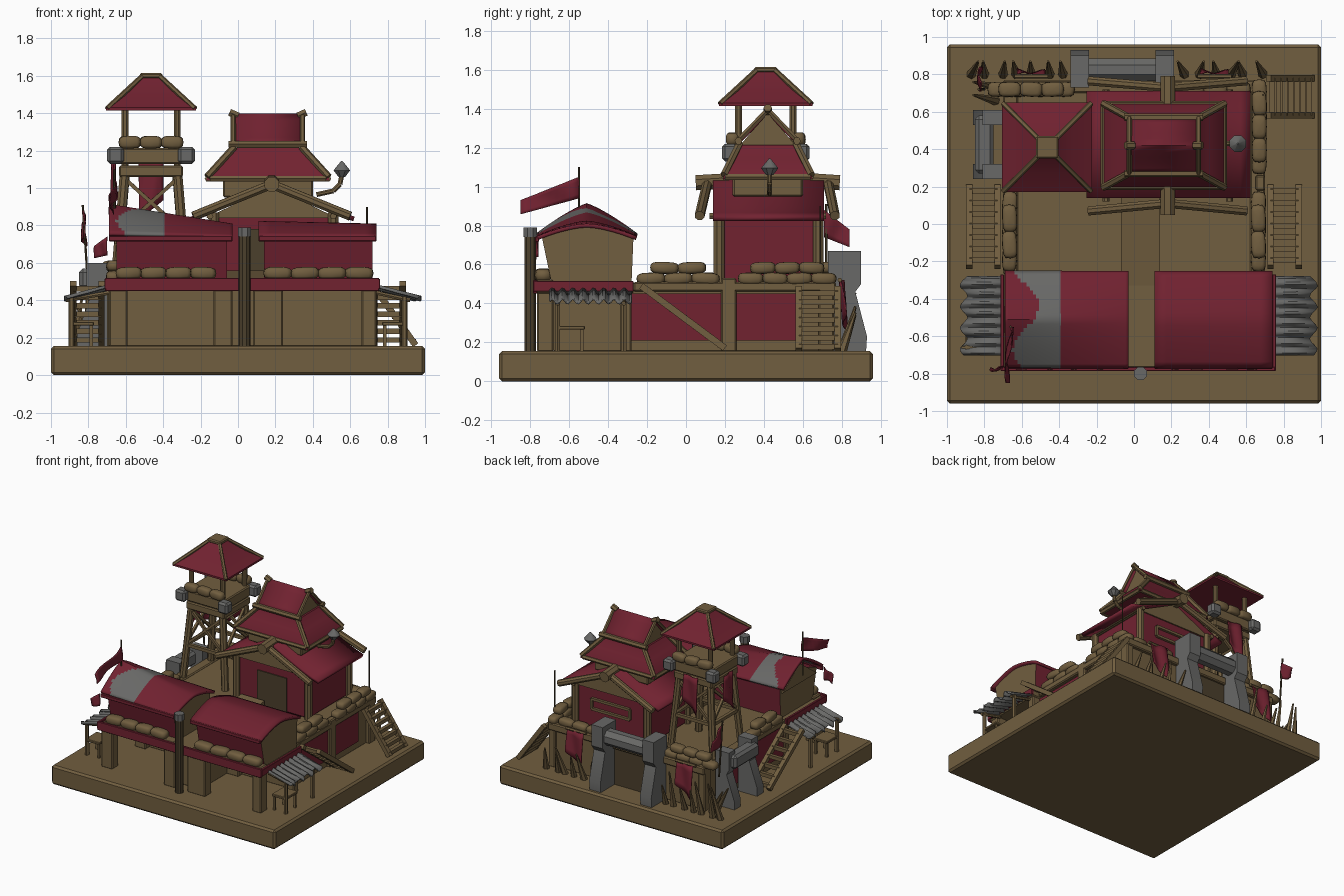
import bpy, bmesh, math, random
from mathutils import Vector, Matrix

if "Cube" in bpy.data.objects:
    bpy.data.objects.remove(bpy.data.objects["Cube"])
random.seed(4)

def material(name, c):
    m = bpy.data.materials.new(name)
    m.diffuse_color = (*c, 1)
    m.use_nodes = True
    m.node_tree.nodes["Principled BSDF"].inputs["Base Color"].default_value = m.diffuse_color
    return m
WOOD = material("wood_brown", (0.165, 0.112, 0.05))
RED = material("deep_red", (0.165, 0.016, 0.03))
GREY = material("worn_grey", (0.14, 0.14, 0.135))
DARK = material("dark_timber", (0.07, 0.05, 0.025))

def finish(name, bm, mats, rule=None, angle=35):
    bmesh.ops.recalc_face_normals(bm, faces=bm.faces)
    if rule:
        for f in bm.faces:
            f.material_index = rule(f)
    me = bpy.data.meshes.new(name)
    bm.to_mesh(me); bm.free()
    ob = bpy.data.objects.new(name, me)
    bpy.context.collection.objects.link(ob)
    for m in (mats if isinstance(mats, list) else [mats]):
        me.materials.append(m)
    me.shade_smooth()
    me.set_sharp_from_angle(angle=math.radians(angle))
    return ob

def box(name, x, y, z, mat, bev=0.008, rule=None):
    bm = bmesh.new()
    size = (x[1]-x[0], y[1]-y[0], z[1]-z[0])
    c = ((x[0]+x[1])/2, (y[0]+y[1])/2, (z[0]+z[1])/2)
    bmesh.ops.create_cube(bm, size=1, matrix=Matrix.Translation(c) @ Matrix.Diagonal((*size, 1)))
    if bev:
        bmesh.ops.bevel(bm, geom=bm.edges[:], offset=bev, segments=1, affect='EDGES')
    return finish(name, bm, mat, rule)

def beam(name, a, b, r, mat, r2=None, n=8):
    a, b = Vector(a), Vector(b)
    d = b - a
    q = d.to_track_quat('Z', 'Y').to_matrix().to_4x4()
    bm = bmesh.new()
    bmesh.ops.create_cone(bm, cap_ends=True, segments=n, radius1=r, radius2=r if r2 is None else r2, depth=d.length,
                          matrix=Matrix.Translation((a+b)/2) @ q @ Matrix.Rotation(math.pi/n, 4, 'Z'))
    return finish(name, bm, mat)

def prism(name, pts, axis, lo, hi, mat, rule=None):
    # profile in (y, z) pushed along x, or in (x, z) pushed along y
    bm = bmesh.new()
    put = (lambda p, t: (t, *p)) if axis == 'x' else (lambda p, t: (p[0], t, p[1]))
    A = [bm.verts.new(put(p, lo)) for p in pts]
    B = [bm.verts.new(put(p, hi)) for p in pts]
    n = len(pts)
    bm.faces.new(A); bm.faces.new(B)
    for i in range(n):
        bm.faces.new((A[i], A[(i+1) % n], B[(i+1) % n], B[i]))
    return finish(name, bm, mat, rule)

def sheet(name, fn, nu, nv, thick, mats, rule=None):
    bm = bmesh.new()
    V = [[bm.verts.new(fn(i/nu, j/nv)) for j in range(nv+1)] for i in range(nu+1)]
    for i in range(nu):
        for j in range(nv):
            bm.faces.new((V[i][j], V[i+1][j], V[i+1][j+1], V[i][j+1]))
    ob = finish(name, bm, mats, rule)
    mod = ob.modifiers.new("thickness", 'SOLIDIFY')
    mod.thickness, mod.offset = thick, 0
    return ob

def loft(name, cx, cy, rings, mat):
    # stacked rectangles (half x, half y, z)
    bm = bmesh.new()
    R = [[bm.verts.new((cx+sx*h, cy+sy*k, z)) for sx, sy in ((-1, -1), (1, -1), (1, 1), (-1, 1))] for h, k, z in rings]
    for p, q in zip(R, R[1:]):
        for i in range(4):
            bm.faces.new((p[i], p[(i+1) % 4], q[(i+1) % 4], q[i]))
    bm.faces.new(R[0]); bm.faces.new(R[-1])
    return finish(name, bm, mat)

def sandbags(name, a, b, count, layers=1, w=0.08, h=0.055):
    a, b = Vector(a), Vector(b)
    L = (b-a).length / count
    rot = math.atan2(b.y-a.y, b.x-a.x)
    bm = bmesh.new()
    sp = lambda v, e: math.copysign(abs(v)**e, v)
    for l in range(layers):
        for i in range(count - (l % 2)):
            p = a.lerp(b, (i + 0.5 + 0.5*(l % 2))/count) + Vector((0, 0, h*(l+0.5)))
            r = bmesh.ops.create_uvsphere(bm, u_segments=12, v_segments=8, radius=1)
            M = Matrix.Translation(p) @ Matrix.Rotation(rot+random.uniform(-.08, .08), 4, 'Z') \
                @ Matrix.Rotation(random.uniform(-.06, .06), 4, 'Y')
            for v in r['verts']:
                c = v.co
                v.co = M @ Vector((sp(c.x, .55)*L*.53, sp(c.y, .55)*w/2, sp(c.z, .7)*h*.56))
    finish(name, bm, WOOD, angle=80)

def flag(name, origin, along, drop, wave, n=8):
    o, a, d, w = map(Vector, (origin, along, drop, wave))
    sheet(name, lambda u, v: o + a*u + d*v*(1-.35*u) + w*math.sin(u*6+v*2), n, 5, 0.006, RED)

def stairs(name, top, bottom, side, steps=7):
    t, b, s = map(Vector, (top, bottom, side))
    for k in (0, 1):
        beam(name+"_stringer", t+s*k, b+s*k, 0.024, WOOD, n=4)
    for i in range(steps):
        p = t.lerp(b, (i+.6)/steps)
        beam(name+"_tread", p, p+s, 0.02, WOOD, n=4)

# ground slab and raised platform
box("ground_slab", (-1, 1), (-.96, .96), (0, .155), WOOD, .015)
box("platform", (-.67, .67), (-.29, .74), (.15, .5), WOOD)
for s in (-1, 1):
    box("red_side_plate", sorted((s*.67, s*.678)), (-.28, .57), (.21, .45), RED, 0)
    box("side_post", sorted((s*.65, s*.70)), (.18, .26), (.15, .53), WOOD)
    box("side_post_back", sorted((s*.64, s*.70)), (.68, .76), (.15, .52), WOOD)
    box("platform_rim", sorted((s*.62, s*.70)), (-.27, .74), (.46, .51), WOOD)
    sandbags("side_bags", (s*.665, -.25, .5), (s*.665, .17, .5), 3, 2)
    stairs("side_stairs", (s*.73, -.23, .49), (s*.73, .2, .17), (s*.15, 0, 0))
sandbags("side_bags_back", (.67, .27, .5), (.67, .77, .5), 4, 2)
stairs("back_stairs", (.72, .58, .48), (.95, .58, .16), (0, .2, 0))
box("back_rim", (-.70, .70), (.70, .77), (.45, .51), WOOD)
sandbags("back_bags", (-.78, .72, .5), (-.32, .72, .5), 4, 2)
sandbags("back_bags_right", (.25, .72, .5), (.62, .72, .5), 3)
prism("centre_ramp", [(-.33, .5), (.14, .5), (.14, .56)], 'x', -.07, .14, WOOD)

# front barracks: posts, band, upper storey, roofs
for x0, x1 in ((-.69, -.59), (-.13, -.03), (.08, .24), (.66, .74)):
    box("front_post", (x0, x1), (-.765, -.68), (.15, .46), WOOD)
    box("rear_post", (x0, x1), (-.34, -.28), (.15, .46), WOOD)
box("centre_wall", (-.06, .14), (-.68, -.29), (.15, .46), WOOD)
box("front_floor", (-.70, .75), (-.77, -.27), (.45, .5), WOOD)
box("red_band", (-.71, .755), (-.785, -.765), (.45, .52), RED, .003)
for s, x in ((-1, -.705), (1, .75)):
    box("red_band_end", (x-.01, x+.01), (-.785, -.27), (.46, .515), RED, .003)
ends = lambda f: 0 if abs(f.normal.x) > .5 else 1
for nm, x0, x1 in (("left", -.65, -.06), ("right", .14, .72)):
    prism(nm+"_upper_storey", [(-.69, .5), (-.28, .5), (-.27, .74), (-.42, .79), (-.60, .79), (-.74, .74)],
          'x', x0, x1, [WOOD, RED], ends)
    sandbags(nm+"_front_bags", (x0, -.735, .515), (x1-.06 if x0 < 0 else x1, -.735, .515), 4, 1, .085, .06)
    box(nm+"_sill", (x0-.02, x1+.02), (-.77, -.68), (.5, .52), WOOD)

def barrack_roof(x0, x1, lift):
    def f(u, v):
        x = x0+(x1-x0)*u
        t = 2*v-1
        k = 1-abs(t)**1.6
        return (x, -.51+.255*t, .735+.065*k+lift*(1-u)*(1-abs(t)*.85))
    return f
def patch(f):
    c = f.calc_center_median()
    return 1 if -.58+.07*math.sin(c.y*14+1.5) < c.x < -.385 else 0
sheet("left_roof", barrack_roof(-.69, -.03, .105), 40, 24, .02, [RED, GREY], patch)
sheet("right_roof", barrack_roof(.11, .74, .015), 10, 16, .02, RED)
for x, z in ((-.66, .86), ):
    prism("left_gable", [(-.73, .70), (-.29, .70), (-.51, z)], 'x', x, x+.02, WOOD)
for x0, x1 in ((-.69, -.03), (.11, .74)):
    box("eave_trim", (x0, x1), (-.775, -.755), (.715, .745), RED, .004)
beam("front_pole", (.035, -.80, .15), (.035, -.80, .75), .032, DARK, n=10)
beam("pole_cap", (.035, -.80, .74), (.035, -.80, .79), .038, GREY, n=8)

# corrugated side awnings with posts and tables
for s, x in ((-1, -.69), (1, .74)):
    sheet("awning", lambda u, v: (x+s*(.22+.02*math.sin(v*23))*u, -.70+.42*v, .47-.06*u+.012*math.sin(v*50)),
          2, 40, .008, GREY)
    for y in (-.66, -.32):
        beam("awning_post", (s*.89, y, .15), (s*.89, y, .42), .016, WOOD, n=6)
        beam("awning_arm", (x, y, .44), (s*.92, y, .40), .012, WOOD, n=6)
    box("table_top", sorted((s*.77, s*.90)), (-.67, -.52), (.265, .285), WOOD, .004)
    for tx in (.785, .885):
        for ty in (-.655, -.535):
            beam("table_leg", (s*tx, ty, .15), (s*tx, ty, .27), .012, WOOD, n=4)

# main house
HX, HY = .18, .42
box("house_walls", (-.13, .51), (.17, .68), (.5, .86), RED)
prism("house_gable", [(-.17, .84), (.53, .84), (HX, 1.01)], 'y', .16, .69, WOOD)
for x in (-.13, .51):
    for y in (.17, .68):
        beam("house_post", (x, y, .5), (x, y, .87), .03, WOOD, n=8)
box("house_doorway", (.06, .32), (.160, .168), (.5, .78), DARK, 0)
for z in (.68, .76):
    beam("back_frame_rail", (.02, .69, z), (.36, .69, z), .014, WOOD, n=4)
for x in (.02, .36):
    beam("back_frame_stile", (x, .69, .68), (x, .69, .76), .014, WOOD, n=4)
sheet("house_roof", lambda u, v: (-.25+.87*u, .14+.57*v, .835+.2*(1-abs(2*u-1))**1.15), 16, 2, .025, RED)
beam("ridge_front", (HX, .05, 1.02), (HX, .22, 1.03), .042, WOOD)
beam("ridge_back", (HX, .64, 1.03), (HX, .79, 1.02), .042, WOOD)
for s in (-1, 1):
    for y, ye in ((.11, .07), (.73, .765)):
        beam("gable_rafter", (HX, y, 1.02), (HX+s*.42, ye, .85), .026, WOOD)
        beam("wall_plate", (HX+s*.33, .12, .85), (HX+s*.33, .72, .85), .018, WOOD, n=6)
CX = .16
box("second_storey", (-.08, .40), (.24, .60), (.95, 1.06), WOOD)
loft("second_roof", CX, HY, [(.33, .23, 1.04), (.32, .22, 1.07), (.235, .175, 1.14), (.18, .145, 1.215)], RED)
for sx in (-1, 1):
    beam("second_eave_side", (CX+sx*.32, HY-.22, 1.05), (CX+sx*.32, HY+.22, 1.05), .018, WOOD, n=6)
    for sy in (-1, 1):
        beam("hip_rib", (CX+sx*.325, HY+sy*.225, 1.06), (CX+sx*.18, HY+sy*.145, 1.22), .019, WOOD, n=6)
for sy in (-1, 1):
    beam("second_eave", (CX-.31, HY+sy*.22, 1.05), (CX+.31, HY+sy*.22, 1.05), .018, WOOD, n=6)
    beam("top_eave", (CX-.21, HY+sy*.15, 1.235), (CX+.21, HY+sy*.15, 1.235), .02, WOOD, n=6)
prism("top_gable", [(HY-.14, 1.215), (HY+.14, 1.215), (HY, 1.38)], 'x', CX-.165, CX+.165, WOOD)
sheet("top_roof", lambda u, v: (CX-.185+.37*u, HY-.145+.29*v, 1.235+.155*(1-abs(2*v-1))**1.1), 2, 10, .018, RED)
for s in (-1, 1):
    beam("ridge_tip", (CX+s*.16, HY, 1.385), (CX+s*.205, HY, 1.405), .022, WOOD, n=6)
    for sy in (-1, 1):
        beam("top_barge", (CX+s*.185, HY, 1.395), (CX+s*.185, HY+sy*.155, 1.235), .014, WOOD, n=6)
# bent chimney pipe
P = [(.42, .43, .965), (.51, .43, .985), (.545, .43, 1.02), (.555, .43, 1.07)]
for a, b in zip(P, P[1:]):
    beam("chimney_pipe", a, b, .014, WOOD)
beam("chimney_bowl", (.555, .43, 1.06), (.555, .43, 1.095), .02, GREY, .048)
beam("chimney_cone", (.555, .43, 1.095), (.555, .43, 1.145), .048, GREY, .004)

# watch tower
TX, TY = -.465, .41
for sx in (-1, 1):
    for sy in (-1, 1):
        beam("tower_leg", (TX+sx*.19, TY+sy*.18, .48), (TX+sx*.14, TY+sy*.14, 1.08), .028, WOOD)
        beam("tower_post", (TX+sx*.14, TY+sy*.14, 1.12), (TX+sx*.14, TY+sy*.14, 1.44), .02, WOOD)
        box("tower_corner_block", (TX+sx*.19-.045, TX+sx*.19+.045), (TY+sy*.185-.04, TY+sy*.185+.04), (1.13, 1.22), GREY, .015)
        beam("tower_roof_rib", (TX+sx*.235, TY+sy*.235, 1.425), (TX+sx*.05, TY+sy*.05, 1.595), .014, WOOD, n=6)
        beam("brace", (TX-sx*.16, TY+sy*.165, .78), (TX+sx*.14, TY+sy*.15, 1.05), .014, WOOD, n=4)
        beam("brace", (TX+sy*.17, TY-sx*.16, .78), (TX+sy*.145, TY+sx*.14, 1.05), .014, WOOD, n=4)
    sandbags("tower_bags", (TX-.17, TY+sx*.17, 1.215), (TX+.17, TY+sx*.17, 1.215), 3, 1, .07, .06)
    beam("tower_ring", (TX-.17, TY+sx*.165, .77), (TX+.17, TY+sx*.165, .77), .018, WOOD, n=4)
    beam("tower_ring", (TX+sx*.17, TY-.165, .77), (TX+sx*.17, TY+.165, .77), .018, WOOD, n=4)
box("tower_deck", (TX-.17, TX+.17), (TY-.17, TY+.17), (1.06, 1.12), WOOD)
box("tower_parapet", (TX-.18, TX+.18), (TY-.18, TY+.18), (1.13, 1.215), WOOD)
loft("tower_roof", TX, TY, [(.24, .24, 1.415), (.24, .24, 1.43), (.14, .14, 1.50), (.05, .05, 1.595)], RED)
box("tower_cap", (TX-.06, TX+.06), (TY-.06, TY+.06), (1.585, 1.615), WOOD)

# grey gates at the back and on the left
for x in (-.29, .165):
    prism("gate_pillar", [(.74, .15), (.925, .15), (.93, .23), (.87, .46), (.90, .50), (.90, .67), (.73, .67), (.73, .47)],
          'x', x-.05, x+.05, GREY)
beam("gate_beam", (-.27, .825, .57), (.15, .825, .57), .065, GREY, n=8)
box("gate_door", (-.24, .115), (.74, .748), (.155, .48), DARK, 0)
for y in (.28, .57):
    prism("left_gate_pillar", [(-.69, .15), (-.86, .15), (-.86, .22), (-.79, .42), (-.81, .46), (-.81, .60), (-.69, .60)],
          'y', y-.04, y+.04, GREY)
box("left_gate_beam", (-.85, -.75), (.27, .58), (.46, .57), GREY, .02)

# leaning stakes
for x in (-.87, -.80, -.70, -.63, -.55, -.45, -.38, .27, .35, .44, .52, .58, .69):
    beam("stake", (x, .80, .15), (x+random.uniform(-.04, .04), .87, .33+random.uniform(0, .13)), .026, WOOD, .006, 6)
for y in (.66, .73):
    beam("corner_stake", (-.74, y, .15), (-.86, y+.03, .36), .026, WOOD, .006, 6)

# banners, flags and poles
for x in (-.55, .43):
    flag("back_banner", (x-.075, .80, .52), (.15, 0, 0), (0, .02, -.27), (0, .012, 0))
    beam("banner_rail", (x-.09, .79, .52), (x+.09, .79, .52), .012, WOOD, n=6)
flag("tower_banner_side", (-.665, .35, 1.13), (0, .12, 0), (-.01, 0, -.30), (.01, 0, 0))
flag("tower_banner_back", (-.53, .605, 1.13), (.13, 0, 0), (0, .01, -.30), (0, .01, 0))
beam("roof_flag_pole", (-.66, -.55, .75), (-.66, -.55, 1.10), .007, DARK, n=6)
flag("roof_flag", (-.66, -.55, 1.05), (-.02, -.30, -.12), (0, 0, -.11), (.015, 0, 0))
beam("corner_flag_pole", (-.80, .72, .45), (-.83, .72, .91), .007, DARK, n=6)
flag("corner_flag", (-.83, .71, .88), (.01, .13, -.10), (0, 0, -.14), (.012, 0, 0))
flag("front_flag", (-.70, -.77, .74), (-.07, -.01, -.05), (0, 0, -.10), (0, .01, 0))
beam("antenna", (.69, .69, .5), (.69, .69, .90), .005, DARK, n=6)
